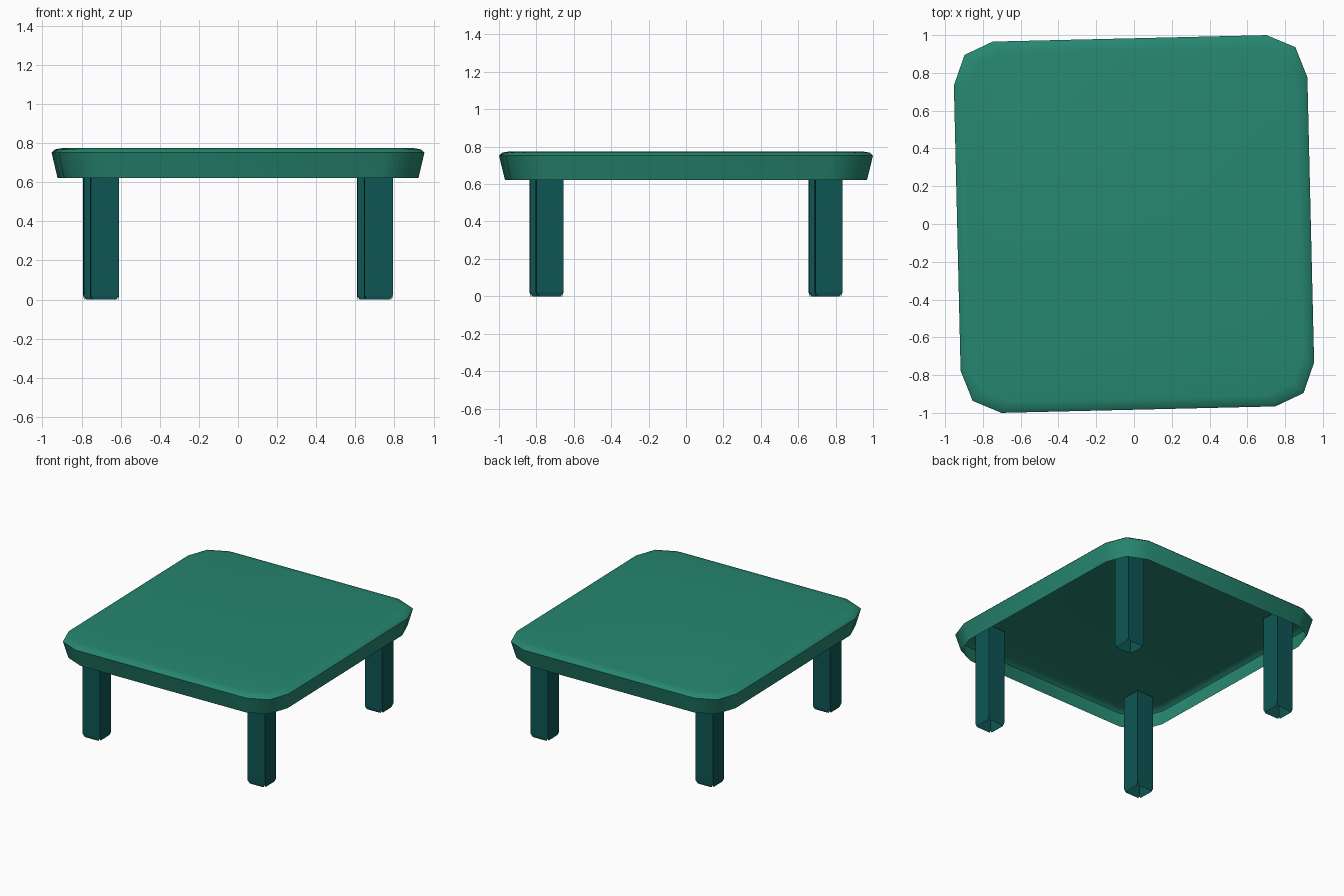
import bpy, bmesh, math
from mathutils import Matrix

if "Cube" in bpy.data.objects:
    bpy.data.objects.remove(bpy.data.objects["Cube"])

TURN = Matrix.Rotation(math.radians(1.35), 4, 'Z')  # whole table sits slightly turned


def material(name, rgb):
    m = bpy.data.materials.new(name)
    m.diffuse_color = (*rgb, 1)
    m.use_nodes = True
    m.node_tree.nodes["Principled BSDF"].inputs["Base Color"].default_value = m.diffuse_color
    return m


def finish(bm, name, mat):
    bmesh.ops.recalc_face_normals(bm, faces=bm.faces[:])
    bm.transform(TURN)
    me = bpy.data.meshes.new(name)
    bm.to_mesh(me)
    bm.free()
    me.materials.append(mat)
    ob = bpy.data.objects.new(name, me)
    bpy.context.collection.objects.link(ob)
    return ob


def bridge(bm, a, b):
    n = len(a)
    for i in range(n):
        bm.faces.new((a[i], a[(i + 1) % n], b[(i + 1) % n], b[i]))


green = material("green", (0.0194, 0.242, 0.162))
teal = material("dark teal", (0.0044, 0.093, 0.089))

# tabletop: open-bottomed shell with clipped corners and flared sides
corner = [(0.936, 0.755), (0.876, 0.916), (0.725, 0.983)]
outline = (corner + [(-x, y) for x, y in reversed(corner)]
           + [(-x, -y) for x, y in corner]
           + [(x, -y) for x, y in reversed(corner)])
bm = bmesh.new()
rings = []
for scale, z in [(0.968, 0.622), (1.0, 0.752), (0.982, 0.768), (0.94, 0.775)]:
    rings.append([bm.verts.new((x * scale, y * scale, z)) for x, y in outline])
for a, b in zip(rings, rings[1:]):
    bridge(bm, a, b)
bm.faces.new(rings[-1])
if bm.faces[:]:
    top = finish(bm, "tabletop", green)
# open shell: make sure the top face looks up
if max(top.data.polygons, key=lambda p: p.area).normal.z < 0:
    top.data.flip_normals()
bpy.context.view_layer.objects.active = top
top.select_set(True)
bpy.ops.object.shade_smooth_by_angle(angle=math.radians(50))


# legs: hollow square posts whose feet end in four small tapered flaps
def leg(name, cx, cy, w=0.0725):
    bm = bmesh.new()
    square = [(-1, -1), (1, -1), (1, 1), (-1, 1)]
    hi, lo = [[bm.verts.new((cx + x * w, cy + y * w, z)) for x, y in square]
              for z in (0.768, 0.022)]
    bridge(bm, lo, hi)
    bm.faces.new(hi)
    for i in range(4):
        j = (i + 1) % 4
        a, b = lo[i].co, lo[j].co
        inward = (a + b) / 2
        inward.x, inward.y = (cx - inward.x) * 0.06, (cy - inward.y) * 0.06
        inward.z = -0.022
        p = bm.verts.new(a.lerp(b, 0.1) + inward)
        q = bm.verts.new(a.lerp(b, 0.9) + inward)
        bm.faces.new((p, q, lo[j], lo[i]))
    finish(bm, name, teal)


for sy, fb in ((-1, "front"), (1, "back")):
    for sx, lr in ((-1, "left"), (1, "right")):
        leg(f"{fb}_{lr}_leg", sx * 0.70, sy * 0.746)
